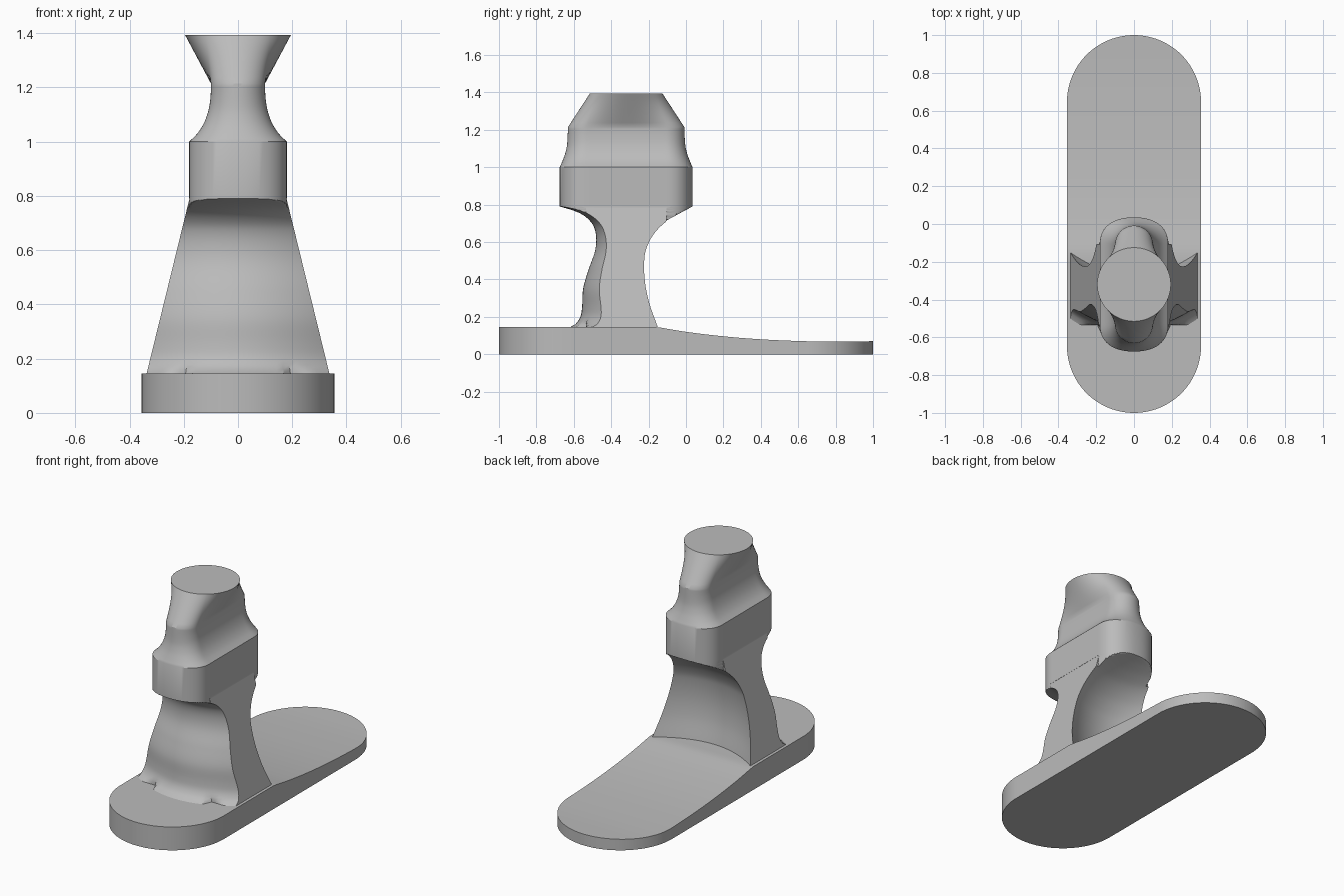
import bpy, bmesh, math

cube = bpy.data.objects.get("Cube")
if cube:
    bpy.data.objects.remove(cube, do_unlink=True)

grey = bpy.data.materials.new("light grey")
grey.use_nodes = True
grey.diffuse_color = (0.5, 0.5, 0.5, 1)
grey.node_tree.nodes["Principled BSDF"].inputs["Base Color"].default_value = (0.5, 0.5, 0.5, 1)


def loft(name, rings):
    """Skin closed rings of equal size, cap both ends, smooth with sharp edges."""
    bm = bmesh.new()
    rows = [[bm.verts.new(p) for p in ring] for ring in rings]
    n = len(rows[0])
    for a, b in zip(rows, rows[1:]):
        for i in range(n):
            j = (i + 1) % n
            bm.faces.new((a[i], a[j], b[j], b[i]))
    bm.faces.new(rows[0])
    bm.faces.new(rows[-1])
    bmesh.ops.recalc_face_normals(bm, faces=bm.faces)
    mesh = bpy.data.meshes.new(name)
    bm.to_mesh(mesh)
    bm.free()
    mesh.materials.append(grey)
    obj = bpy.data.objects.new(name, mesh)
    bpy.context.collection.objects.link(obj)
    bpy.ops.object.select_all(action='DESELECT')
    obj.select_set(True)
    bpy.context.view_layer.objects.active = obj
    bpy.ops.object.shade_smooth_by_angle(angle=math.radians(30))
    return obj


def curve(knots, t):
    """Smooth cubic through (position, value) knots."""
    if t <= knots[0][0]:
        return knots[0][1]
    if t >= knots[-1][0]:
        return knots[-1][1]
    last = len(knots) - 1

    def slope(i):
        a, b = knots[max(i - 1, 0)], knots[min(i + 1, last)]
        return (b[1] - a[1]) / (b[0] - a[0])

    i = max(k for k in range(last) if knots[k][0] <= t)
    (x0, y0), (x1, y1) = knots[i], knots[i + 1]
    h = x1 - x0
    s = (t - x0) / h
    return ((2*s**3 - 3*s**2 + 1) * y0 + (s**3 - 2*s**2 + s) * h * slope(i)
            + (3*s**2 - 2*s**3) * y1 + (s**3 - s**2) * h * slope(i + 1))


# Base plate: stadium plan, thinning toward the back
R = 0.355
base_top = [(-0.15, 0.145), (0, 0.12), (0.2, 0.096), (0.4, 0.08),
            (0.6, 0.071), (0.8, 0.067), (1, 0.07)]
arc = [R * (1 - math.cos(math.pi / 2 * i / 28)) for i in range(29)]
straight = 2 - 2 * R
ys = [-1 + a for a in arc]
ys += [-1 + R + straight * i / 40 for i in range(1, 40)]
ys += [1 - a for a in reversed(arc)]
sections = []
for y in ys:
    over = max(0, abs(y) - (1 - R))
    w = max(0.001, math.sqrt(max(0, R * R - over * over)))
    h = curve(base_top, y)
    sections.append([(-w, y, 0), (w, y, 0), (w, y, h), (-w, y, h)])
loft("base_plate", sections)

# Plan outline shared by the collar and the top of the leg
MID, HALF, WIDTH, END, POWER = -0.32, 0.355, 0.18, 0.14, 2.3


def collar_end(x):
    u = min(abs(x) / WIDTH, 1)
    return HALF - END + END * (1 - u**POWER) ** (1 / POWER)


# Leg: tapered sides, front and back faces bowed in plan
front = [(0.145, -0.62), (0.16, -0.592), (0.2, -0.565), (0.25, -0.556),
         (0.35, -0.55), (0.45, -0.522), (0.55, -0.487), (0.62, -0.48),
         (0.68, -0.492), (0.72, -0.52), (0.75, -0.56), (0.77, -0.607), (0.79, -0.675)]
back = [(0.145, -0.27), (0.28, -0.295), (0.4, -0.3), (0.52, -0.285),
        (0.58, -0.262), (0.64, -0.223), (0.7, -0.16), (0.74, -0.09),
        (0.77, -0.02), (0.79, 0.035)]
BOW, COLS, LEVELS = 1.05, 36, 64
sections = []
for k in range(LEVELS + 1):
    t = k / LEVELS
    z = 0.145 + 0.645 * math.sin(t * math.pi / 2)
    w = 0.337 - 0.245 * (z - 0.145)
    xs = [-w * math.cos(math.pi * i / COLS) for i in range(COLS + 1)]
    f = [(x, max(curve(front, z) + BOW * x * x, MID - collar_end(x)), z) for x in xs]
    b = [(x, min(curve(back, z) + BOW * x * x, MID + collar_end(x)), z) for x in xs]
    sections.append(f + b[::-1])
loft("leg", sections)


# Collar, neck and flared round top
ARC_STEPS, SIDE_STEPS = 32, 24


def slot_ring(z, width, half, end, power):
    def end_cap(sign):
        pts = []
        for i in range(ARC_STEPS + 1):
            a = math.pi * i / ARC_STEPS
            c, s = math.cos(a), max(0, math.sin(a))
            x = math.copysign(abs(c) ** (2 / power), c) * width
            pts.append((sign * x, MID + sign * (half - end + end * s ** (2 / power)), z))
        return pts

    def side(p, q):
        return [(p[0], p[1] + (q[1] - p[1]) * i / SIDE_STEPS, z) for i in range(1, SIDE_STEPS)]

    rear, fore = end_cap(1), end_cap(-1)
    return rear + side(rear[-1], fore[0]) + fore + side(fore[-1], rear[0])


def round_ring(z, radius, share):
    # share: half angle taken by each straight side of the slot below
    angles = [share + (math.pi - 2 * share) * i / ARC_STEPS for i in range(ARC_STEPS + 1)]
    angles += [math.pi - share + 2 * share * i / SIDE_STEPS for i in range(1, SIDE_STEPS)]
    angles += [a + math.pi for a in angles]
    return [(radius * math.cos(a), MID + radius * math.sin(a), z) for a in angles]


neck_width = [(1.0, 0.18), (1.03, 0.15), (1.07, 0.125), (1.12, 0.108), (1.17, 0.101), (1.215, 0.1)]
neck_half = [(1.0, 0.355), (1.03, 0.342), (1.07, 0.327), (1.12, 0.316), (1.215, 0.311)]
rings = [slot_ring(0.79, WIDTH, HALF, END, POWER)]
for k in range(21):
    t = k / 20
    z = 1.0 + 0.215 * t
    w = curve(neck_width, z)
    blend = (WIDTH - w) / (WIDTH - 0.1)
    rings.append(slot_ring(z, w, curve(neck_half, z),
                           END + (0.1 - END) * blend, POWER + (2 - POWER) * blend))
lower, upper = rings[-1], round_ring(1.393, 0.195, math.radians(52))
for k in range(1, 9):
    t = k / 8
    rings.append([tuple(a + (b - a) * t for a, b in zip(p, q)) for p, q in zip(lower, upper)])
loft("collar_and_flared_top", rings)
